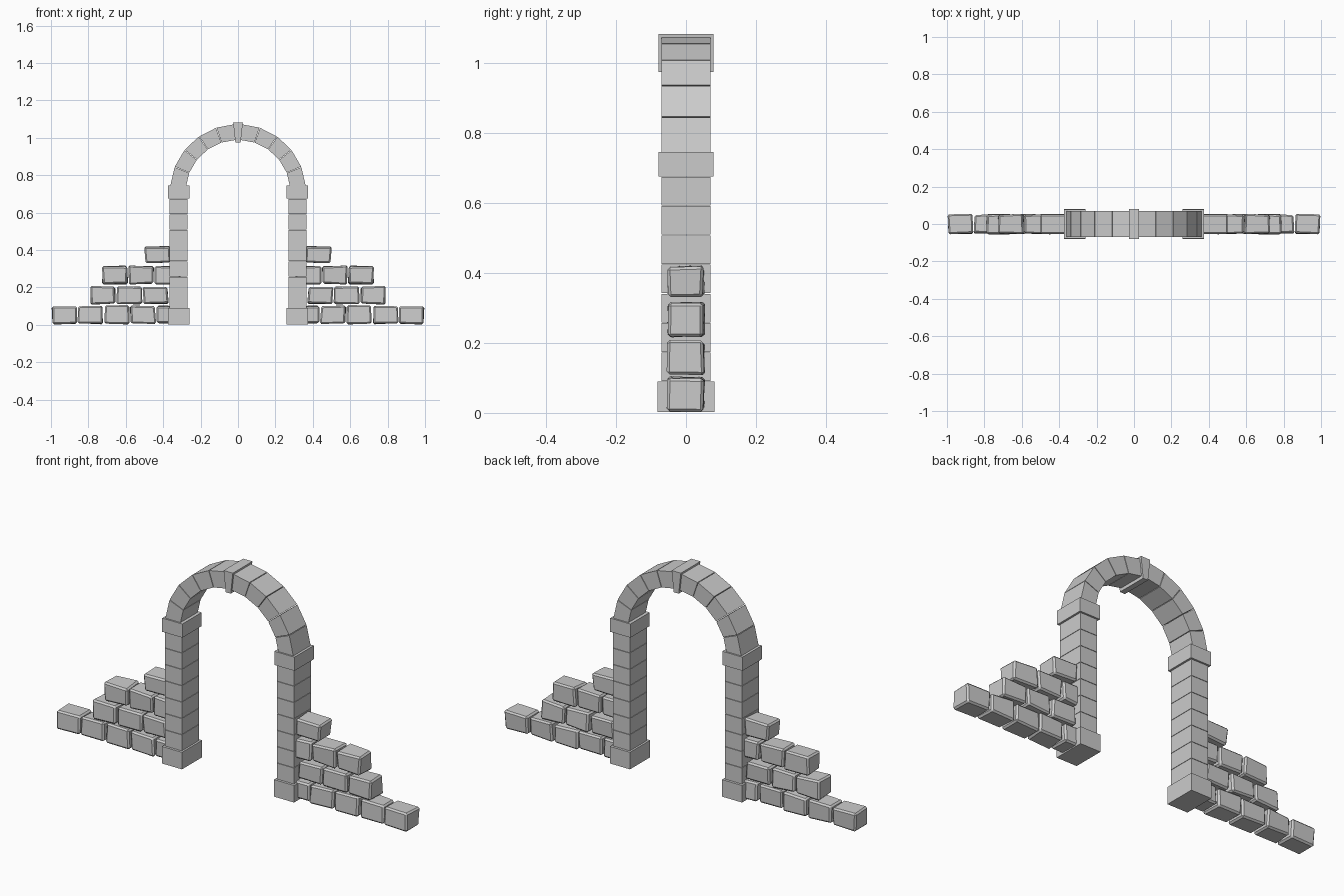
import bpy, bmesh, random
from math import sin, cos, radians
from mathutils import Vector

if "Cube" in bpy.data.objects:
    bpy.data.objects.remove(bpy.data.objects["Cube"])

random.seed(7)


def make_object(name, bm, mirror=True, bevel=0.0):
    bmesh.ops.recalc_face_normals(bm, faces=bm.faces)
    me = bpy.data.meshes.new(name)
    bm.to_mesh(me)
    bm.free()
    ob = bpy.data.objects.new(name, me)
    bpy.context.collection.objects.link(ob)
    if bevel:
        m = ob.modifiers.new("Bevel", 'BEVEL')
        m.width = bevel
        m.segments = 1
    if mirror:
        ob.modifiers.new("Mirror", 'MIRROR')
    return ob


def prism(bm, profile, depth, jitter=0.0):
    """Extrude an x-z profile symmetrically through y."""
    rings = []
    for y in (-depth, depth):
        rings.append([bm.verts.new(Vector((x, y, z)) + Vector(
            [random.uniform(-jitter, jitter) for _ in range(3)]))
            for x, z in profile])
    n = len(profile)
    bm.faces.new(rings[0])
    bm.faces.new(rings[1][::-1])
    for i in range(n):
        j = (i + 1) % n
        bm.faces.new((rings[0][i], rings[1][i], rings[1][j], rings[0][j]))


def rect(x0, x1, z0, z1):
    return [(x0, z0), (x1, z0), (x1, z1), (x0, z1)]


# Pillar bases and capitals
for name, z0, z1, d in (("pillar_base", 0.003, 0.09, 0.081),
                        ("pillar_capital", 0.675, 0.745, 0.078)):
    bm = bmesh.new()
    prism(bm, rect(0.26, 0.374, z0, z1), d)
    make_object(name, bm)

# Pillar shaft blocks
bm = bmesh.new()
step = (0.675 - 0.09) / 7
for i in range(7):
    z = 0.09 + i * step
    prism(bm, rect(0.269, 0.365, z + 0.001, z + step - 0.001), 0.07)
make_object("pillar_blocks", bm)

# Arch stones, five on each side of the keystone
bm = bmesh.new()
angles = [4, 22, 38.5, 55, 71.5, 87]
cz, r_in, r_out = 0.708, 0.281, 0.365
for a0, a1 in zip(angles, angles[1:]):
    a0, a1 = radians(a0 + 0.25), radians(a1 - 0.25)
    prism(bm, [(r * cos(a), cz + r * sin(a)) for r, a in
               ((r_in, a0), (r_out, a0), (r_out, a1), (r_in, a1))], 0.07)
make_object("arch_stones", bm)

# Keystone
bm = bmesh.new()
prism(bm, [(-0.014, 0.974), (0.014, 0.974), (0.026, 1.082), (-0.026, 1.082)], 0.079)
make_object("keystone", bm, mirror=False)

# Stepped ruined wall: (bottom z, top z, outer end x, stone count)
bm = bmesh.new()
rows = [(0.007, 0.101, 0.995, 5), (0.112, 0.206, 0.788, 3),
        (0.219, 0.315, 0.723, 3), (0.329, 0.418, 0.498, 1)]
for z0, z1, end, count in rows:
    for i in range(count):
        x1 = end - i * 0.1405
        prism(bm, rect(x1 - 0.132, x1, z0, z1), 0.051, jitter=0.005)
make_object("wall_stones", bm, bevel=0.008)
